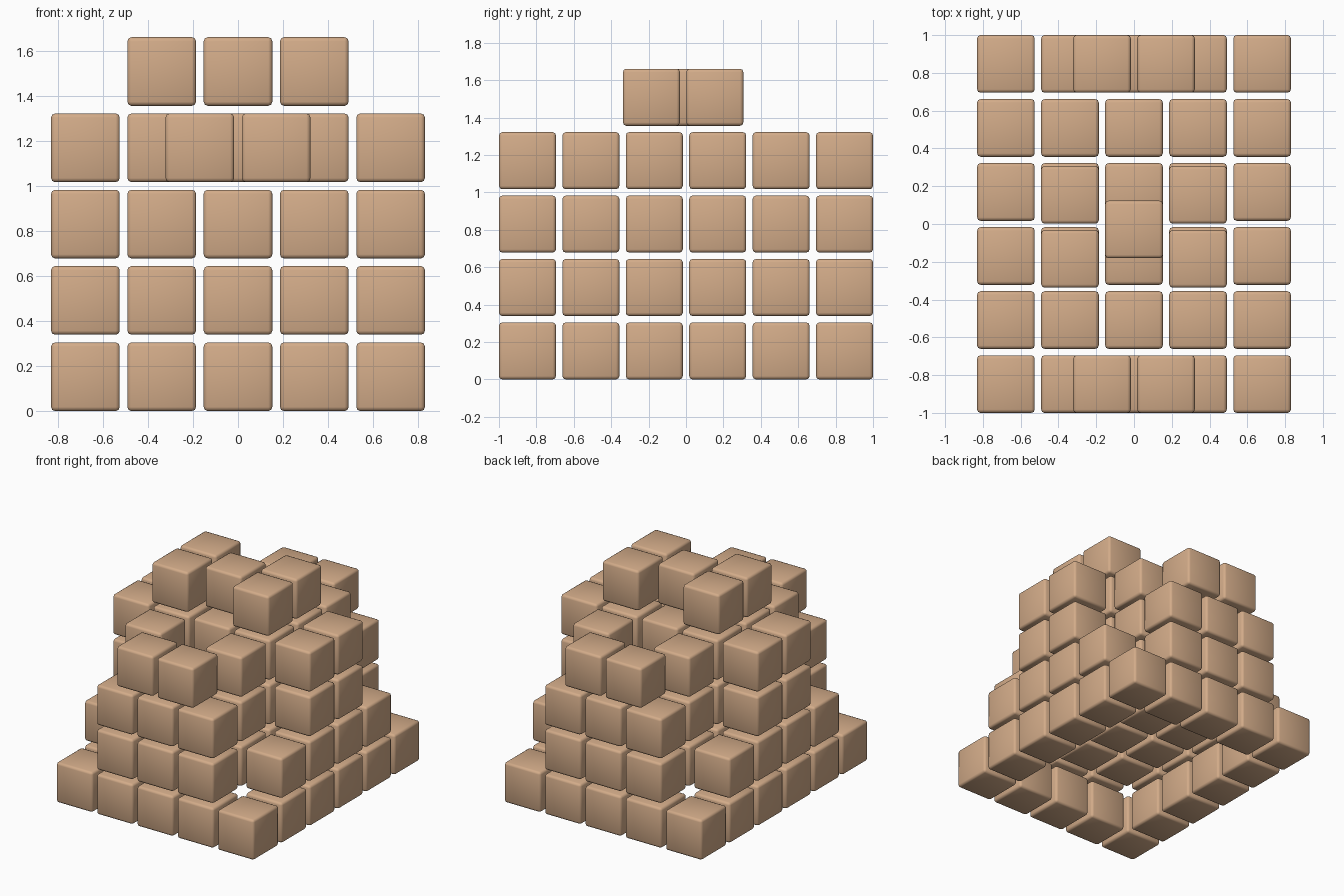
import bpy, bmesh

if "Cube" in bpy.data.objects:
    bpy.data.objects.remove(bpy.data.objects["Cube"])

SIZE = 0.305           # edge of one block
PITCH = 0.339          # block spacing in every direction

mat = bpy.data.materials.new("warm tan")
mat.diffuse_color = (0.65, 0.41, 0.25, 1)
mat.use_nodes = True
mat.node_tree.nodes["Principled BSDF"].inputs["Base Color"].default_value = mat.diffuse_color

# One softly bevelled block shared by the whole stack
block = bpy.data.meshes.new("block")
bm = bmesh.new()
bmesh.ops.create_cube(bm, size=SIZE)
bmesh.ops.bevel(bm, geom=bm.edges[:], offset=0.018, segments=2,
                profile=0.5, affect='EDGES')
for f in bm.faces:
    f.smooth = True
bm.to_mesh(block)
bm.free()
block.materials.append(mat)


def place(layer, x, y):
    """Put a block at grid position x, y (in pitches from the centre)."""
    ob = bpy.data.objects.new(f"layer_{layer + 1}_block", block)
    ob.location = (x * PITCH, y * PITCH, SIZE / 2 + layer * PITCH)
    bpy.context.collection.objects.link(ob)


XS = [-2, -1, 0, 1, 2]
YS = [-2.5, -1.5, -0.5, 0.5, 1.5, 2.5]

for x in XS:
    for y in YS:
        ax, ay = abs(x), abs(y)
        # Bottom layer: hollow rectangular ring
        if ax == 2 or ay == 2.5:
            place(0, x, y)
        # Second layer: corners removed
        if not (ax == 2 and ay == 2.5):
            place(1, x, y)
        # Third layer: wider corner cut
        if not (ax == 2 and ay > 1):
            place(2, x, y)
        # Fourth layer: middle band and four inner posts
        if ay == 0.5 or (ax == 1 and ay == 1.5):
            place(3, x, y)

# Fourth layer: pairs at the front and back, set over the joints
for x in (-0.5, 0.5):
    for y in (-2.5, 2.5):
        place(3, x, y)

# Top layer: five blocks, slightly toward the front
for x in (-1, 1):
    for y in (-0.545, 0.455):
        place(4, x, y)
place(4, 0, -0.085)
